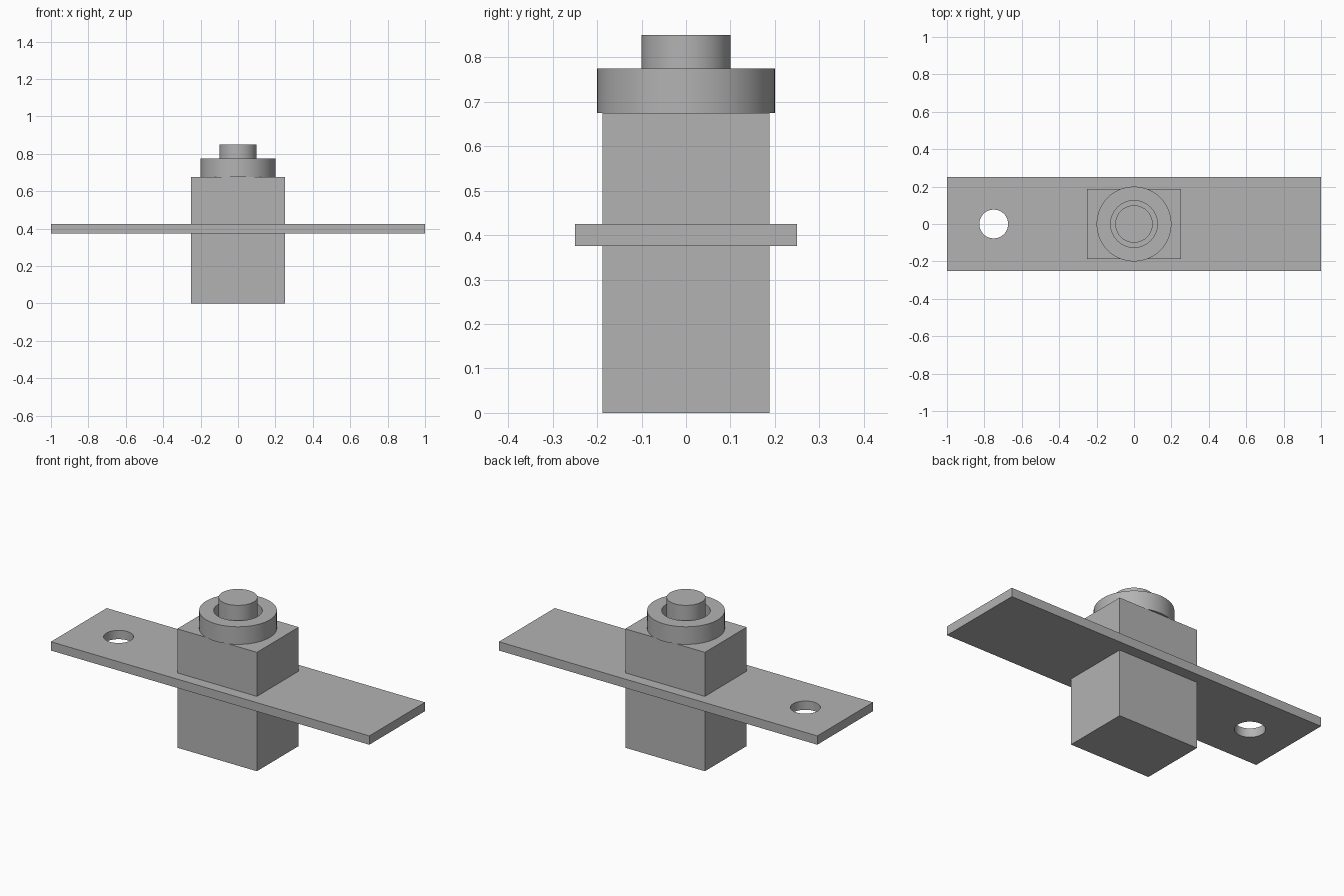
import bpy
import bmesh
from math import radians
from mathutils import Matrix, Vector

SEGMENTS = 64

default_cube = bpy.data.objects.get("Cube")
if default_cube:
    bpy.data.objects.remove(default_cube, do_unlink=True)

# One plain grey for every part
grey = bpy.data.materials.new("plain grey")
grey.use_nodes = True
grey.diffuse_color = (0.45, 0.45, 0.45, 1)
grey.node_tree.nodes["Principled BSDF"].inputs["Base Color"].default_value = grey.diffuse_color


def finish(name, bm):
    bmesh.ops.recalc_face_normals(bm, faces=bm.faces)
    mesh = bpy.data.meshes.new(name)
    bm.to_mesh(mesh)
    bm.free()
    mesh.materials.append(grey)
    obj = bpy.data.objects.new(name, mesh)
    bpy.context.collection.objects.link(obj)
    return obj


def smooth(obj):
    bpy.ops.object.select_all(action="DESELECT")
    obj.select_set(True)
    bpy.context.view_layer.objects.active = obj
    bpy.ops.object.shade_smooth_by_angle(angle=radians(30))


def box(name, width, depth, bottom, top):
    bm = bmesh.new()
    place = Matrix.Translation((0, 0, (bottom + top) / 2))
    size = Matrix.Diagonal((width, depth, top - bottom, 1))
    bmesh.ops.create_cube(bm, size=1, matrix=place @ size)
    return finish(name, bm)


def lathe(name, profile, centre_x=0):
    """Turn a closed (radius, height) outline about a vertical axis."""
    bm = bmesh.new()
    verts = [bm.verts.new((r, 0, z)) for r, z in profile]
    edges = [bm.edges.new((a, b)) for a, b in zip(verts, verts[1:] + verts[:1])
             if a.co.x > 0 or b.co.x > 0]
    bmesh.ops.spin(bm, geom=verts + edges, cent=(0, 0, 0), axis=(0, 0, 1),
                   angle=radians(360), steps=SEGMENTS)
    bmesh.ops.remove_doubles(bm, verts=bm.verts, dist=0.0001)
    bmesh.ops.translate(bm, verts=bm.verts, vec=Vector((centre_x, 0, 0)))
    obj = finish(name, bm)
    smooth(obj)
    return obj


def rod(name, radius, bottom, top, centre_x=0):
    return lathe(name, [(0, bottom), (radius, bottom), (radius, top), (0, top)], centre_x)


# Switch body, round collar and push button
box("switch_body", 0.5, 0.375, 0, 0.675)
lathe("collar", [(0.125, 0.675), (0.2, 0.675), (0.2, 0.775), (0.125, 0.775)])
rod("push_button", 0.1, 0.675, 0.85)

# Mounting plate with one screw hole
plate = box("mounting_plate", 2, 0.5, 0.375, 0.425)
cutter = rod("hole_cutter", 0.077, 0.3, 0.5, -0.75)
cutter.hide_render = True
hole = plate.modifiers.new("screw_hole", "BOOLEAN")
hole.operation = "DIFFERENCE"
hole.object = cutter
bpy.ops.object.select_all(action="DESELECT")
bpy.context.view_layer.objects.active = plate
plate.select_set(True)
bpy.ops.object.modifier_apply(modifier=hole.name)
bpy.data.objects.remove(cutter, do_unlink=True)
smooth(plate)
